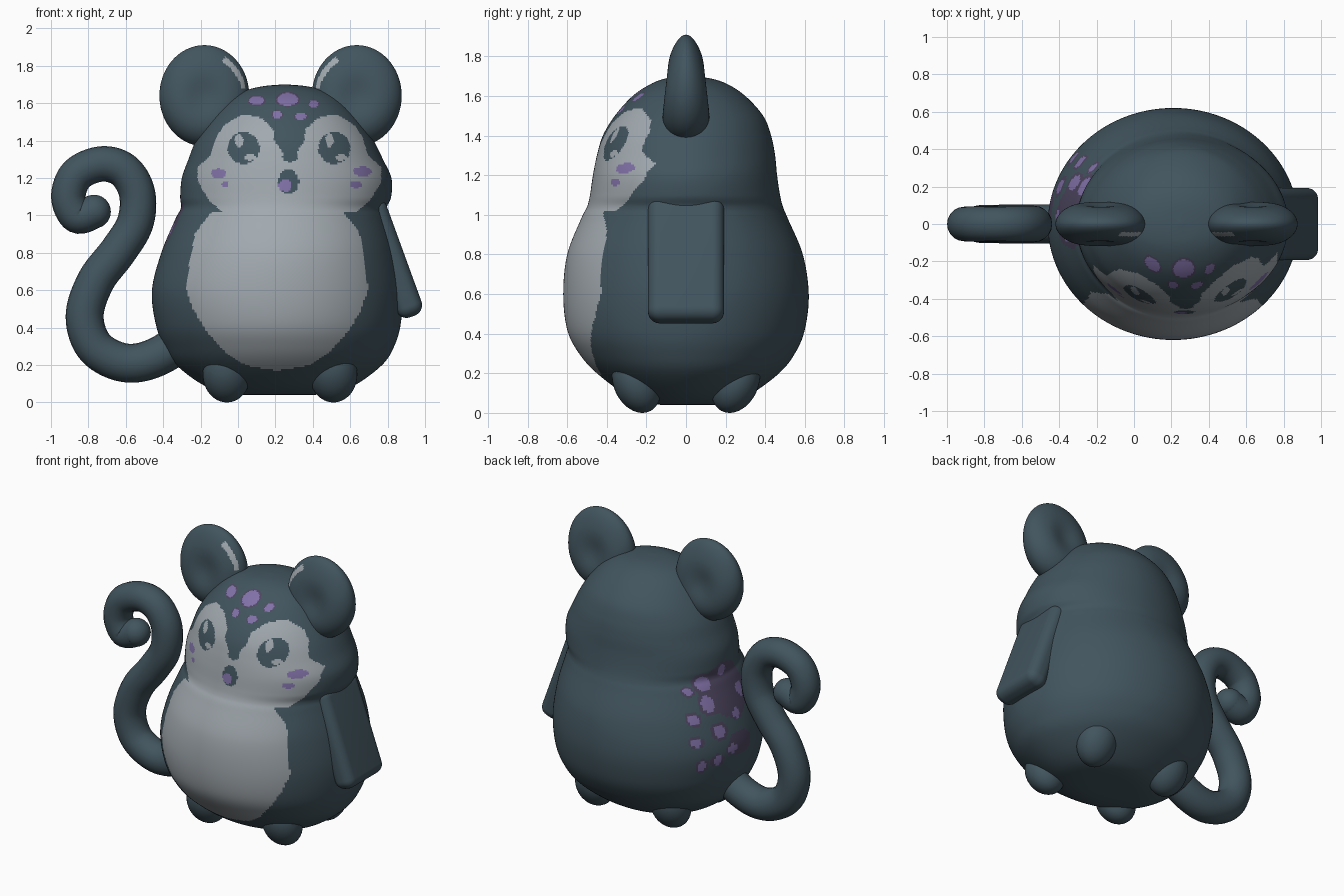
import bpy
import bmesh
from math import sin, cos, pi, radians, hypot, exp, atan2
from mathutils import Vector

if "Cube" in bpy.data.objects:
    bpy.data.objects.remove(bpy.data.objects["Cube"], do_unlink=True)


# Materials
def make_material(name, red, green, blue):
    material = bpy.data.materials.new(name)
    material.use_nodes = True
    colour = (red, green, blue, 1)
    material.diffuse_color = colour
    shader = material.node_tree.nodes["Principled BSDF"]
    shader.inputs["Base Color"].default_value = colour
    shader.inputs["Roughness"].default_value = 0.8
    return material


PALETTE = [
    make_material("slate fur", 0.054, 0.09, 0.112),
    make_material("pale grey fur", 0.36, 0.4, 0.43),
    make_material("lilac spots", 0.22, 0.165, 0.39),
    make_material("dusky purple", 0.075, 0.06, 0.115),
]
SLATE, PALE, LILAC, DUSKY = range(len(PALETTE))


# Helpers
def finish(name, mesh_builder, rule=None):
    """Turn a bmesh into a smooth object, colouring faces by a rule."""
    bmesh.ops.recalc_face_normals(mesh_builder, faces=mesh_builder.faces)
    for face in mesh_builder.faces:
        face.smooth = True
        if rule:
            face.material_index = rule(face.calc_center_median())
    mesh = bpy.data.meshes.new(name)
    mesh_builder.to_mesh(mesh)
    mesh_builder.free()
    for material in PALETTE if rule else PALETTE[:1]:
        mesh.materials.append(material)
    result = bpy.data.objects.new(name, mesh)
    bpy.context.collection.objects.link(result)
    return result


def catmull(rows, steps):
    """Smoothly resample a list of equal-length tuples."""
    padded = [rows[0]] + list(rows) + [rows[-1]]
    samples = []
    for a, b, c, d in zip(padded, padded[1:], padded[2:], padded[3:]):
        for step in range(steps):
            t = step / steps
            samples.append([
                q + t * (r - p) / 2
                + t * t * (p - 2.5 * q + 2 * r - s / 2)
                + t * t * t * (1.5 * (q - r) + (s - p) / 2)
                for p, q, r, s in zip(a, b, c, d)])
    samples.append(list(rows[-1]))
    return samples


def width_at(table, height):
    """Linear lookup of a half width; nothing outside the table."""
    for (low, start), (high, end) in zip(table, table[1:]):
        if low <= height < high:
            return start + (end - start) * (height - low) / (high - low)
    return None


def in_ovals(ovals, across, height, grow=1.0):
    return any(hypot((across - u) / ru, (height - v) / rv) < grow
               for u, v, ru, rv in ovals)


# Painted areas: half widths by height, and ovals (across, height, radii)
BELLY = [(.17, 0), (.2, .17), (.27, .28), (.38, .38), (.5, .45), (.6, .485),
         (.75, .47), (.9, .44), (.96, .4), (1.02, .35)]
MASK = [(1.02, .36), (1.08, .43), (1.18, .49), (1.26, .49), (1.32, .42),
        (1.42, .39), (1.48, .35), (1.52, .29), (1.54, .25)]
BROW = [(1.3, 0), (1.34, .04), (1.4, .08), (1.46, .085), (1.52, .15),
        (1.54, .23)]
EYES = [(.03, 1.36, .085, .085), (.515, 1.36, .085, .085)]
GLINTS = [(u + du, v + dv, ru, rv) for u, v, _, _ in EYES
          for du, dv, ru, rv in ((-.025, .04, .022, .036), (.035, -.05, .03, .016))]
NOSE_AND_MOUTH = [(.28, 1.315, .042, .03), (.27, 1.18, .055, .065)]
FACE_SPOTS = [(.252, 1.16, .035, .033),
              (-.105, 1.225, .04, .026), (-.07, 1.165, .02, .015),
              (.665, 1.235, .05, .026), (.63, 1.165, .032, .02),
              (.1, 1.615, .04, .024), (.265, 1.62, .055, .034),
              (.405, 1.595, .025, .02), (.21, 1.54, .026, .02),
              (.335, 1.53, .032, .018)]
FLANK_SPOTS = [(.2, 1.02, .045, .045), (.05, 1.07, .035, .035),
               (.3, .99, .022, .022), (.22, .9, .04, .05),
               (.33, .83, .03, .03), (.2, .73, .04, .04),
               (.35, .69, .028, .028), (.13, .6, .035, .03),
               (.24, .55, .03, .03), (.33, .53, .025, .032),
               (-.06, .92, .035, .04), (.04, .8, .03, .03)]
FLANK_SHADE = [(.04, .95, .17, .17), (.06, .62, .1, .08)]


def body_colour(p):
    if p.y < 0:
        if in_ovals(FACE_SPOTS, p.x, p.z):
            return LILAC
        if in_ovals(GLINTS, p.x, p.z):
            return PALE
        if in_ovals(EYES + NOSE_AND_MOUTH, p.x, p.z):
            return SLATE
        half = width_at(BELLY, p.z)
        if half and abs(p.x - .21) < half:
            return PALE
        half = width_at(MASK, p.z)
        inner = width_at(BROW, p.z) or 0
        if half and inner <= abs(p.x - .275) < half:
            return PALE
        if p.z > 1.5 and in_ovals(FACE_SPOTS, p.x, p.z, 1.2):
            return DUSKY
    if p.x < -.1:
        if in_ovals(FLANK_SPOTS, p.y, p.z):
            return LILAC
        if in_ovals(FLANK_SPOTS, p.y, p.z, 1.45) or in_ovals(FLANK_SHADE, p.y, p.z):
            return DUSKY
    return SLATE


# Body and head: one loft of (height, centre, half width, front, back)
SECTIONS = [(.04, .22, .01, .01, .01), (.045, .22, .25, .17, .2),
            (.09, .22, .4, .3, .32), (.2, .22, .55, .45, .47),
            (.3, .22, .615, .54, .55), (.42, .215, .655, .6, .6),
            (.6, .21, .67, .62, .62), (.8, .22, .63, .6, .59),
            (.98, .235, .57, .53, .515), (1.04, .245, .55, .5, .49),
            (1.1, .255, .564, .485, .475), (1.2, .26, .56, .47, .46),
            (1.3, .255, .52, .45, .45), (1.4, .25, .475, .42, .43),
            (1.5, .25, .41, .36, .39), (1.6, .25, .32, .27, .3),
            (1.66, .25, .23, .18, .21), (1.69, .25, .12, .1, .12),
            (1.7, .25, .01, .01, .01)]
SIDES = 300
body = bmesh.new()
rings = []
for z, centre, half, front, back in catmull(SECTIONS, 11):
    ring = []
    for i in range(SIDES):
        angle = 2 * pi * i / SIDES
        depth = back if sin(angle) > 0 else front
        ring.append(body.verts.new((centre + half * cos(angle), depth * sin(angle), z)))
    rings.append(ring)
for lower, upper in zip(rings, rings[1:]):
    for i in range(SIDES):
        j = (i + 1) % SIDES
        body.faces.new((lower[i], lower[j], upper[j], upper[i]))
body.faces.new(rings[0])
body.faces.new(rings[-1])
finish("body", body, body_colour)

# Ears: dished discs, thinner towards the top, with a pale streak inside
for name, side, centre in (("right_ear", 1, -.18), ("left_ear", -1, .635)):
    ear = bmesh.new()
    bmesh.ops.create_uvsphere(ear, u_segments=96, v_segments=64, radius=1)
    for v in ear.verts:
        dish = 1 - .3 * exp(-(hypot(v.co.x, v.co.z) / .45) ** 2)
        thick = .13 * (1 - .3 * v.co.z) * dish
        v.co = Vector((centre + .24 * v.co.x, thick * v.co.y, 1.64 + .27 * v.co.z))

    def ear_colour(p, side=side, centre=centre):
        angle = atan2(p.z - 1.64, side * (p.x - centre))
        return PALE if radians(12) < angle < radians(62) and abs(p.y + .055) < .011 else SLATE

    finish(name, ear, ear_colour)

# Feet: four stubby paws
for end, y in (("front", -.25), ("back", .25)):
    for side, x in (("right", -.06), ("left", .51)):
        foot = bmesh.new()
        bmesh.ops.create_uvsphere(foot, u_segments=40, v_segments=24, radius=1)
        for v in foot.verts:
            lean = .03 * v.co.z * (1 if y > 0 else -1)
            v.co = Vector((x + .128 * v.co.x, y + lean + .12 * v.co.y, .15 + .15 * v.co.z))
        finish(f"{end}_{side}_foot", foot)

# Arm: a soft flat paddle hanging from the left shoulder
paddle = bmesh.new()
bmesh.ops.create_cube(paddle, size=1)
for v in paddle.verts:
    v.co = Vector((.145 * v.co.x, .385 * v.co.y, .66 * v.co.z))
arm = finish("left_arm", paddle)
arm.location = (.82, 0, .77)
arm.rotation_euler.y = radians(-20)
bevel = arm.modifiers.new("soft edges", "BEVEL")
bevel.width = .06
bevel.segments = 8

# Tail: a swept curl with a rounded tip
PATH = [(-.2, .42), (-.4, .26), (-.59, .21), (-.76, .29), (-.82, .46),
        (-.76, .65), (-.64, .81), (-.55, .96), (-.54, 1.12), (-.61, 1.24),
        (-.73, 1.275), (-.86, 1.22), (-.907, 1.1), (-.86, .995), (-.77, 1.02)]
curve = bpy.data.curves.new("tail", "CURVE")
curve.dimensions = "3D"
curve.bevel_depth = .1
curve.bevel_resolution = 8
curve.use_fill_caps = True
points = catmull(PATH, 8)
spline = curve.splines.new("POLY")
spline.points.add(len(points) - 1)
for i, (target, (x, z)) in enumerate(zip(spline.points, points)):
    target.co = (x, 0, z, 1)
    target.radius = 1.06 - .16 * i / len(points)
spline.use_smooth = True
curve.materials.append(PALETTE[SLATE])
tail = bpy.data.objects.new("tail", curve)
bpy.context.collection.objects.link(tail)
tip = bmesh.new()
bmesh.ops.create_uvsphere(tip, u_segments=32, v_segments=20, radius=.09)
bmesh.ops.translate(tip, verts=tip.verts, vec=(PATH[-1][0], 0, PATH[-1][1]))
finish("tail_tip", tip)
